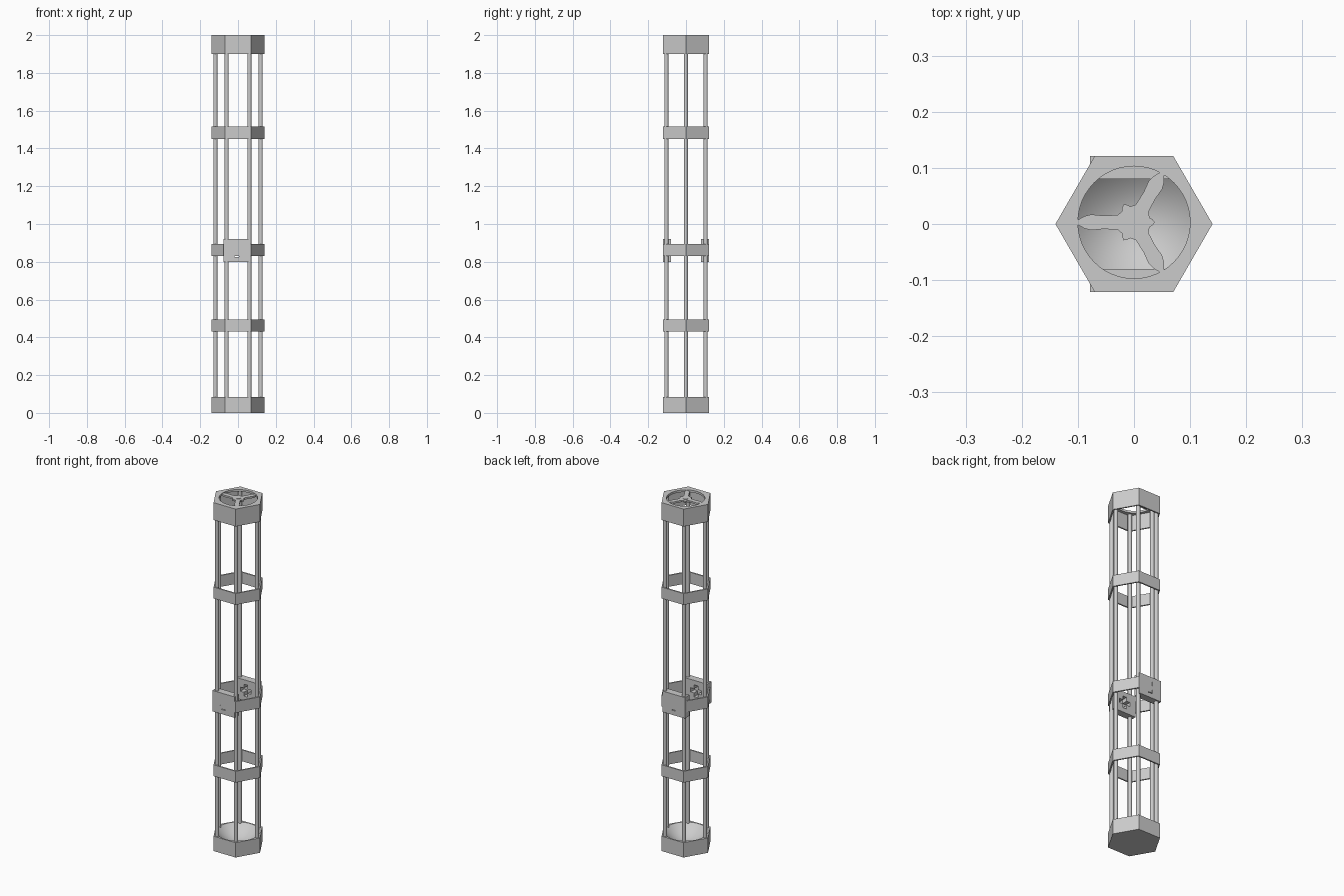
import bpy
import bmesh
from math import cos, sin, pi, radians

cube = bpy.data.objects.get("Cube")
if cube:
    bpy.data.objects.remove(cube, do_unlink=True)

grey = bpy.data.materials.new("light_grey")
grey.use_nodes = True
grey.diffuse_color = (0.6, 0.6, 0.6, 1)
grey.node_tree.nodes["Principled BSDF"].inputs["Base Color"].default_value = (0.6, 0.6, 0.6, 1)


def ngon(radius, sides, y=0):
    return [(radius * cos(2 * pi * i / sides), radius * sin(2 * pi * i / sides) + y)
            for i in range(sides)]


def add_object(name, mesh):
    obj = bpy.data.objects.new(name, mesh)
    bpy.context.scene.collection.objects.link(obj)
    mesh.materials.clear()
    mesh.materials.append(grey)
    bpy.ops.object.select_all(action='DESELECT')
    obj.select_set(True)
    bpy.context.view_layer.objects.active = obj
    bpy.ops.object.shade_smooth_by_angle(angle=radians(35))
    return obj


def slab(name, outlines, bottom, top):
    """Extrude a flat outline; any inner outlines become holes."""
    curve = bpy.data.curves.new(name + "_profile", 'CURVE')
    curve.dimensions = '2D'
    curve.fill_mode = 'BOTH'
    curve.extrude = (top - bottom) / 2
    for points in outlines:
        spline = curve.splines.new('POLY')
        spline.points.add(len(points) - 1)
        for point, (x, y) in zip(spline.points, points):
            point.co = (x, y, 0, 1)
        spline.use_cyclic_u = True
    helper = bpy.data.objects.new(name + "_profile", curve)
    bpy.context.scene.collection.objects.link(helper)
    deps = bpy.context.evaluated_depsgraph_get()
    mesh = bpy.data.meshes.new_from_object(helper.evaluated_get(deps))
    bpy.data.objects.remove(helper, do_unlink=True)
    bm = bmesh.new()
    bm.from_mesh(mesh)
    bmesh.ops.remove_doubles(bm, verts=bm.verts, dist=1e-5)
    bmesh.ops.recalc_face_normals(bm, faces=bm.faces)
    bmesh.ops.translate(bm, verts=bm.verts, vec=(0, 0, (top + bottom) / 2))
    bm.to_mesh(mesh)
    bm.free()
    return add_object(name, mesh)


outer = ngon(0.14, 6)
inner = ngon(0.131, 6)

# Hexagonal bands
for name, low, high in (("lower_band", 0.43, 0.495),
                        ("middle_band", 0.83, 0.895),
                        ("upper_band", 1.45, 1.515),
                        ("cap_wall", 1.9, 1.99)):
    slab(name, [outer, inner], low, high)

# Cap top with round opening and a three-bladed rotor
slab("cap_top", [outer, ngon(0.1, 48, 0.003)], 1.988, 2.0)
half_blade = [(0.0185, 0.032), (0.021, 0.026), (0.021, 0.02), (0.029, 0.013),
              (0.055, 0.012), (0.076, 0.014), (0.088, 0.011), (0.101, 0.004)]
blade = [(u, -v) for u, v in half_blade] + [(u, v) for u, v in half_blade[:0:-1]]
rotor = []
for k in range(3):
    a = pi / 3 + k * 2 * pi / 3
    rotor += [(u * cos(a) - v * sin(a), u * sin(a) + v * cos(a) + 0.003) for u, v in blade]
slab("rotor", [rotor], 1.988, 1.998)
slab("rotor_hub", [ngon(0.014, 24, 0.003)], 1.985, 2.0)

# Base with a smooth bowl sunk into it
bowl_radius, bowl_depth, base_top = 0.115, 0.06, 0.085
slab("base_floor", [outer], 0, 0.015)
slab("base_wall", [outer, ngon(bowl_radius, 48)], 0.015, base_top)
bm = bmesh.new()
steps = 10
profile = []
for i in range(steps + 1):
    r = bowl_radius * i / steps
    profile.append(bm.verts.new((r, 0, base_top - bowl_depth * (1 - (i / steps) ** 2))))
edges = [bm.edges.new(pair) for pair in zip(profile, profile[1:])]
bmesh.ops.spin(bm, geom=profile + edges, cent=(0, 0, 0), axis=(0, 0, 1),
               angle=2 * pi, steps=48)
bmesh.ops.remove_doubles(bm, verts=bm.verts, dist=1e-5)
bmesh.ops.recalc_face_normals(bm, faces=bm.faces)
if sum(f.normal.z for f in bm.faces) < 0:
    bmesh.ops.reverse_faces(bm, faces=bm.faces)
mesh = bpy.data.meshes.new("base_bowl")
bm.to_mesh(mesh)
bm.free()
add_object("base_bowl", mesh)

# Upright rods, one inside each corner
for i, (x, y) in enumerate(ngon(0.12, 6)):
    rod = slab(f"rod_{i + 1}", [ngon(0.011, 16)], 0.06, 1.99)
    rod.location = (x, y, 0)

# Front and back plates pierced by a cross
w, h, mid = 0.071, 0.06, -0.007
arm, half = 0.034, 0.012
plate = [(-w, -h), (w, -h), (w, h), (-w, h)]
quarter = [(arm, -half), (arm, half), (half, half)]
cross = []
for k in range(4):
    c, s = round(cos(k * pi / 2)), round(sin(k * pi / 2))
    cross += [(x * c - y * s, x * s + y * c) for x, y in quarter]
for name, y in (("front_plate", -0.101), ("back_plate", 0.101)):
    obj = slab(name, [plate, cross], -0.0205, 0.0205)
    obj.rotation_euler = (pi / 2, 0, 0)
    obj.location = (mid, y, 0.86)
